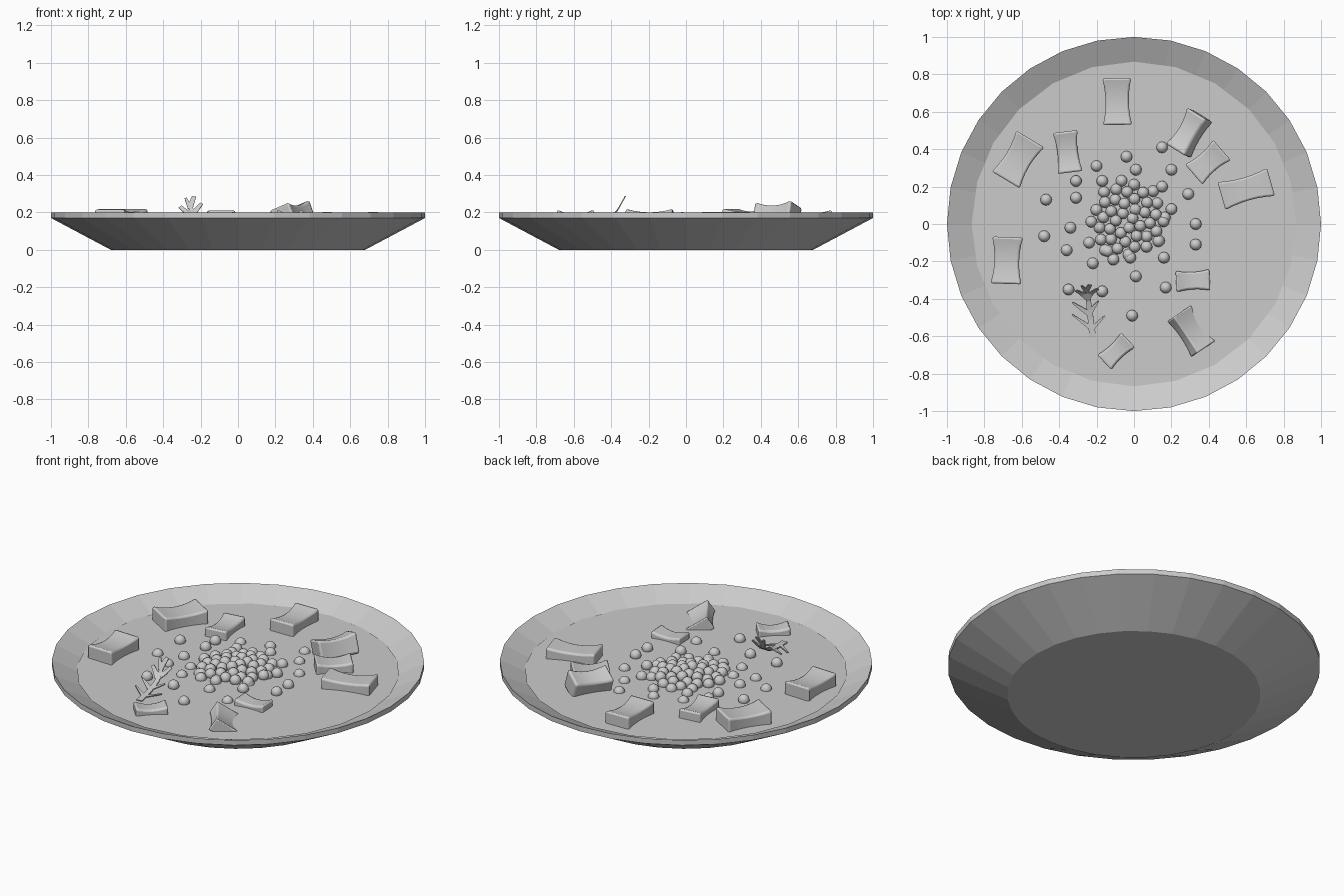
import bpy, bmesh, math, random
from mathutils import Matrix, Vector

if "Cube" in bpy.data.objects:
    bpy.data.objects.remove(bpy.data.objects["Cube"])

random.seed(4)
SOUP_Z = 0.14


def finish(name, bm, smooth=None):
    bmesh.ops.recalc_face_normals(bm, faces=bm.faces[:])
    me = bpy.data.meshes.new(name)
    bm.to_mesh(me)
    bm.free()
    ob = bpy.data.objects.new(name, me)
    bpy.context.collection.objects.link(ob)
    if smooth is not None:
        bpy.ops.object.select_all(action='DESELECT')
        ob.select_set(True)
        bpy.context.view_layer.objects.active = ob
        bpy.ops.object.shade_smooth_by_angle(angle=math.radians(smooth))
    return ob


# Bowl: lathed 32-sided profile, closed at both floors
def bowl():
    n = 32
    profile = [(0.68, 0), (1.0, 0.17), (1.0, 0.2), (0.65, 0.03)]
    bm = bmesh.new()
    rings = [[bm.verts.new((r * math.sin(2 * math.pi * i / n),
                            r * math.cos(2 * math.pi * i / n), z))
              for i in range(n)] for r, z in profile]
    for a, b in zip(rings, rings[1:]):
        for i in range(n):
            j = (i + 1) % n
            bm.faces.new((a[i], a[j], b[j], b[i]))
    bm.faces.new(rings[0])
    bm.faces.new(rings[-1])
    finish("bowl", bm)


# Soup surface: 24-sided disk
def soup():
    bm = bmesh.new()
    bmesh.ops.create_circle(bm, cap_ends=True, segments=24, radius=0.868,
                            matrix=Matrix.Translation((0, 0, SOUP_Z)))
    finish("soup_surface", bm)


# Round peas: scattered ones plus a low heap in the middle
def peas():
    spots = [(-.04, .36), (.15, .41), (.01, .29), (.20, .29), (-.20, .31),
             (-.17, .23), (-.31, .23), (-.31, .14), (-.47, .13), (-.48, -.065),
             (-.34, -.02), (-.36, -.14), (-.22, -.21), (-.24, -.10), (.29, .16),
             (.20, .08), (.33, 0), (.33, -.11), (.16, -.18), (.17, -.34),
             (.01, -.28), (-.02, -.18), (-.01, -.49), (-.17, -.36), (-.35, -.35),
             (.135, -.09), (.165, .035), (.15, .20), (-.11, -.19), (-.155, -.14)]
    pts = [(x, y, SOUP_Z + random.uniform(-0.004, 0.014)) for x, y in spots]
    for k in range(42):
        r = 0.208 * math.sqrt((k + 0.5) / 42)
        a = k * 2.39996
        pts.append((r * math.cos(a) - 0.03, r * math.sin(a) + 0.03,
                    0.172 - 0.12 * r + random.uniform(-0.006, 0.006)))
    bm = bmesh.new()
    for p in pts:
        bmesh.ops.create_uvsphere(bm, u_segments=12, v_segments=8, radius=0.031,
                                  matrix=Matrix.Translation(p))
    finish("peas", bm, 40)


# Crouton: waisted block with a sagging top; the top centre is its origin
def crouton(i, x, y, z, length, width, angle, roll=0, pitch=0, h=0.1):
    bm = bmesh.new()
    bmesh.ops.create_cube(bm, size=1)
    bmesh.ops.subdivide_edges(bm, edges=bm.edges[:], cuts=5, use_grid_fill=True)
    for v in bm.verts:
        mid = 1 - (2 * v.co.x) ** 2
        dip = 0.018 * mid if v.co.z > 0 else 0
        v.co = Vector((v.co.x * length, v.co.y * width * (1 - 0.2 * mid),
                       (v.co.z - 0.5) * h - dip * max(v.co.z, 0) * 2))
    ob = finish("crouton_%d" % i, bm, 35)
    bev = ob.modifiers.new("rounded_edges", 'BEVEL')
    bev.width = 0.012
    bev.segments = 2
    bev.limit_method = 'ANGLE'
    bev.angle_limit = math.radians(50)
    ob.matrix_world = (Matrix.Translation((x, y, z))
                       @ Matrix.Rotation(math.radians(angle), 4, 'Z')
                       @ Matrix.Rotation(math.radians(-pitch), 4, 'Y')
                       @ Matrix.Rotation(math.radians(roll), 4, 'X'))


# Herb sprig: tapered flat strips laid along a path that curls upward
def sprig():
    path = [(0, -.61, .143), (.11, -.5, .152), (.19, -.42, .17),
            (.25, -.37, .205), (.345, -.325, .285)]

    def place(x, s):
        for (s0, y0, z0), (s1, y1, z1) in zip(path, path[1:]):
            if s <= s1 or s1 == path[-1][0]:
                t = (s - s0) / (s1 - s0)
                return (x, y0 + t * (y1 - y0), z0 + t * (z1 - z0))

    strips = [((-.22, 0), (-.255, .30), .036, .022),
              ((-.225, .05), (-.33, .125), .024, .006),
              ((-.225, .05), (-.155, .12), .024, .006),
              ((-.24, .13), (-.33, .19), .028, .008),
              ((-.24, .13), (-.19, .20), .028, .008),
              ((-.25, .22), (-.31, .28), .032, .02),
              ((-.25, .22), (-.195, .30), .032, .018),
              ((-.255, .28), (-.235, .345), .03, .022),
              ((-.255, .27), (-.28, .335), .026, .012)]
    bm = bmesh.new()
    for a, b, w0, w1 in strips:
        a, b = Vector(a), Vector(b)
        side = (b - a).orthogonal().normalized()
        last = None
        for k in range(7):
            t = k / 6
            c = a.lerp(b, t)
            w = (w0 + (w1 - w0) * t) / 2
            row = [bm.verts.new(place(*(c + side * w))),
                   bm.verts.new(place(*(c - side * w)))]
            if last:
                bm.faces.new((last[0], last[1], row[1], row[0]))
            last = row
    ob = finish("herb_sprig", bm)
    sol = ob.modifiers.new("thickness", 'SOLIDIFY')
    sol.thickness = 0.006
    sol.offset = 0


bowl()
soup()
peas()
sprig()
# x, y, top z, length, width, heading, roll, pitch
for i, c in enumerate([
        (-.09, .655, .212, .25, .155, 91),
        (-.62, .345, .22, .255, .175, 59),
        (-.355, .385, .195, .22, .135, 97),
        (.275, .495, .24, .225, .13, 59, -20, 3, .12),
        (.395, .33, .20, .20, .145, 41),
        (.60, .187, .205, .275, .155, 16),
        (-.68, -.195, .218, .25, .165, 88),
        (.315, -.303, .18, .18, .115, 3),
        (.325, -.56, .178, .23, .14, -56, -33, 0, .08),
        (-.095, -.68, .185, .175, .11, 43)]):
    crouton(i + 1, *c)
